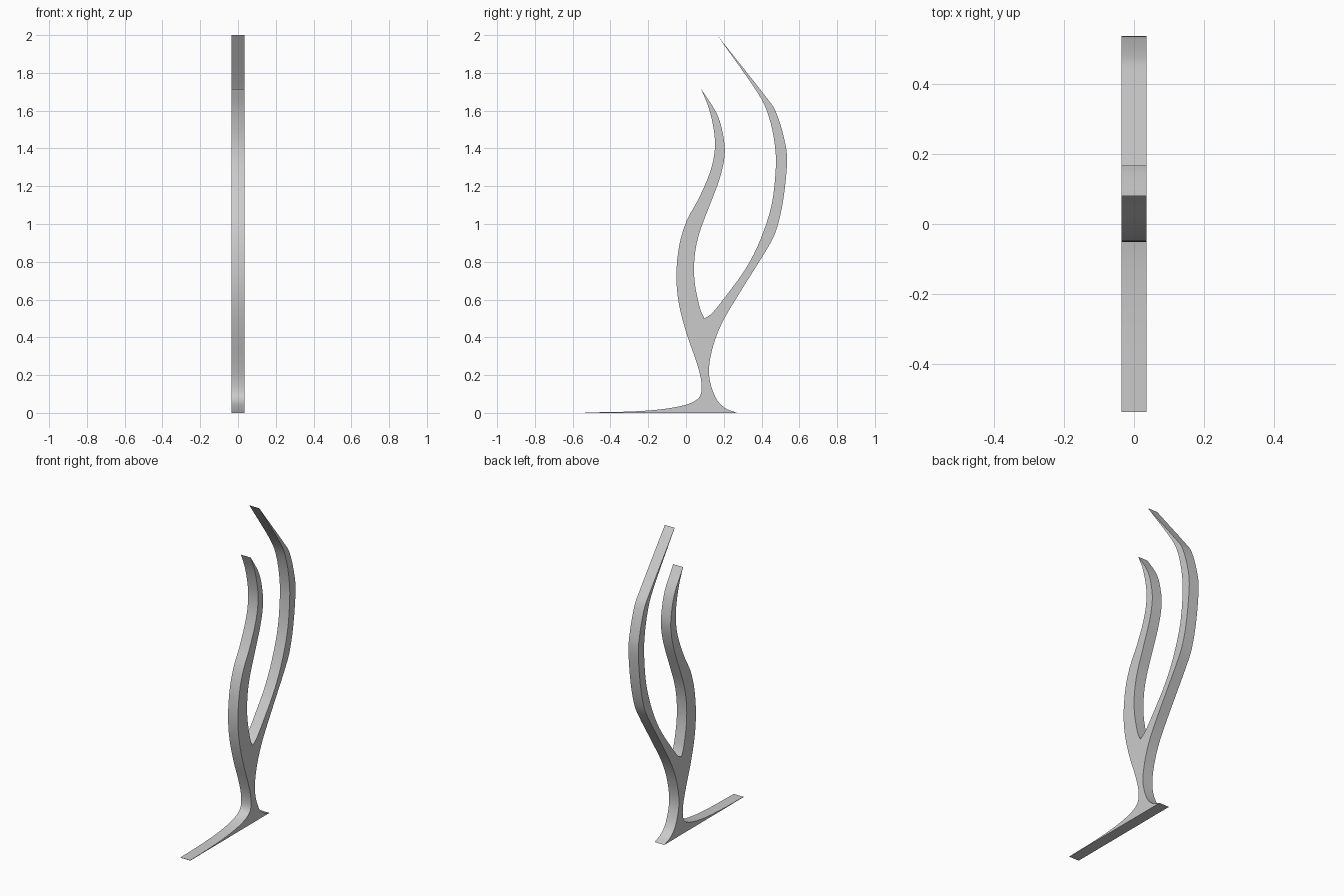
import bpy, bmesh
from mathutils import Vector

if "Cube" in bpy.data.objects:
    bpy.data.objects.remove(bpy.data.objects["Cube"])

HALF_WIDTH = 0.035


def smooth_run(pts, steps=4):
    """Catmull-Rom run through the points; the last point is left to the next run."""
    p = [Vector(q) for q in pts]
    p = [2 * p[0] - p[1]] + p + [2 * p[-1] - p[-2]]
    out = []
    for a, b, c, d in zip(p, p[1:], p[2:], p[3:]):
        for i in range(steps):
            t = i / steps
            out.append(0.5 * (2 * b + (c - a) * t + (2 * a - 5 * b + 4 * c - d) * t * t
                              + (3 * b - a - 3 * c + d) * t ** 3))
    return out


# Side outline (y, z), split into runs at the sharp corners
foot_back, foot_front = (0.27, 0), (-0.535, 0)
tall_tip, short_tip, crotch = (0.165, 2.0), (0.08, 1.715), (0.097, 0.5)

outer_back = [foot_back, (0.205, 0.027), (0.155, 0.085), (0.122, 0.2), (0.137, 0.33),
              (0.19, 0.475), (0.29, 0.645), (0.43, 0.87), (0.48, 0.975), (0.515, 1.13),
              (0.535, 1.33), (0.52, 1.45), (0.475, 1.595), (0.41, 1.69), tall_tip]
inner_tall = [tall_tip, (0.376, 1.70), (0.438, 1.57), (0.47, 1.42), (0.475, 1.29),
              (0.453, 1.1), (0.395, 0.92), (0.32, 0.77), (0.22, 0.63), (0.14, 0.53), crotch]
inner_short = [crotch, (0.072, 0.56), (0.045, 0.7), (0.046, 0.83), (0.07, 0.95),
               (0.12, 1.085), (0.175, 1.23), (0.203, 1.35), (0.2, 1.45),
               (0.165, 1.58), short_tip]
outer_front = [short_tip, (0.122, 1.61), (0.15, 1.48), (0.15, 1.37), (0.122, 1.26),
               (0.065, 1.13), (0.005, 1.02), (-0.035, 0.89), (-0.051, 0.73),
               (-0.038, 0.58), (0.003, 0.42), (0.052, 0.28), (0.079, 0.18),
               (0.08, 0.105), (0.05, 0.065), (-0.02, 0.038), (-0.14, 0.018),
               (-0.3, 0.007), (-0.535, 0.002)]

outline = []
for run in (outer_back, inner_tall, inner_short, outer_front):
    outline += smooth_run(run)
outline += [Vector((-0.535, 0.002)), Vector(foot_front)]

# Forked flame-like stand, extruded across x
bm = bmesh.new()
face = bm.faces.new([bm.verts.new((-HALF_WIDTH, y, z)) for y, z in outline])
ext = bmesh.ops.extrude_face_region(bm, geom=[face])
verts = [g for g in ext["geom"] if isinstance(g, bmesh.types.BMVert)]
bmesh.ops.translate(bm, verts=verts, vec=(2 * HALF_WIDTH, 0, 0))
if not any(f.normal.x < -0.9 and len(f.verts) > 4 for f in bm.faces):
    bm.normal_update()
bmesh.ops.recalc_face_normals(bm, faces=bm.faces)
bmesh.ops.triangulate(bm, faces=[f for f in bm.faces if len(f.verts) > 4])
mesh = bpy.data.meshes.new("forked_stand")
bm.to_mesh(mesh)
bm.free()
stand = bpy.data.objects.new("forked_stand", mesh)
bpy.context.collection.objects.link(stand)
bpy.context.view_layer.objects.active = stand
stand.select_set(True)
bpy.ops.object.shade_smooth_by_angle(angle=0.6)
